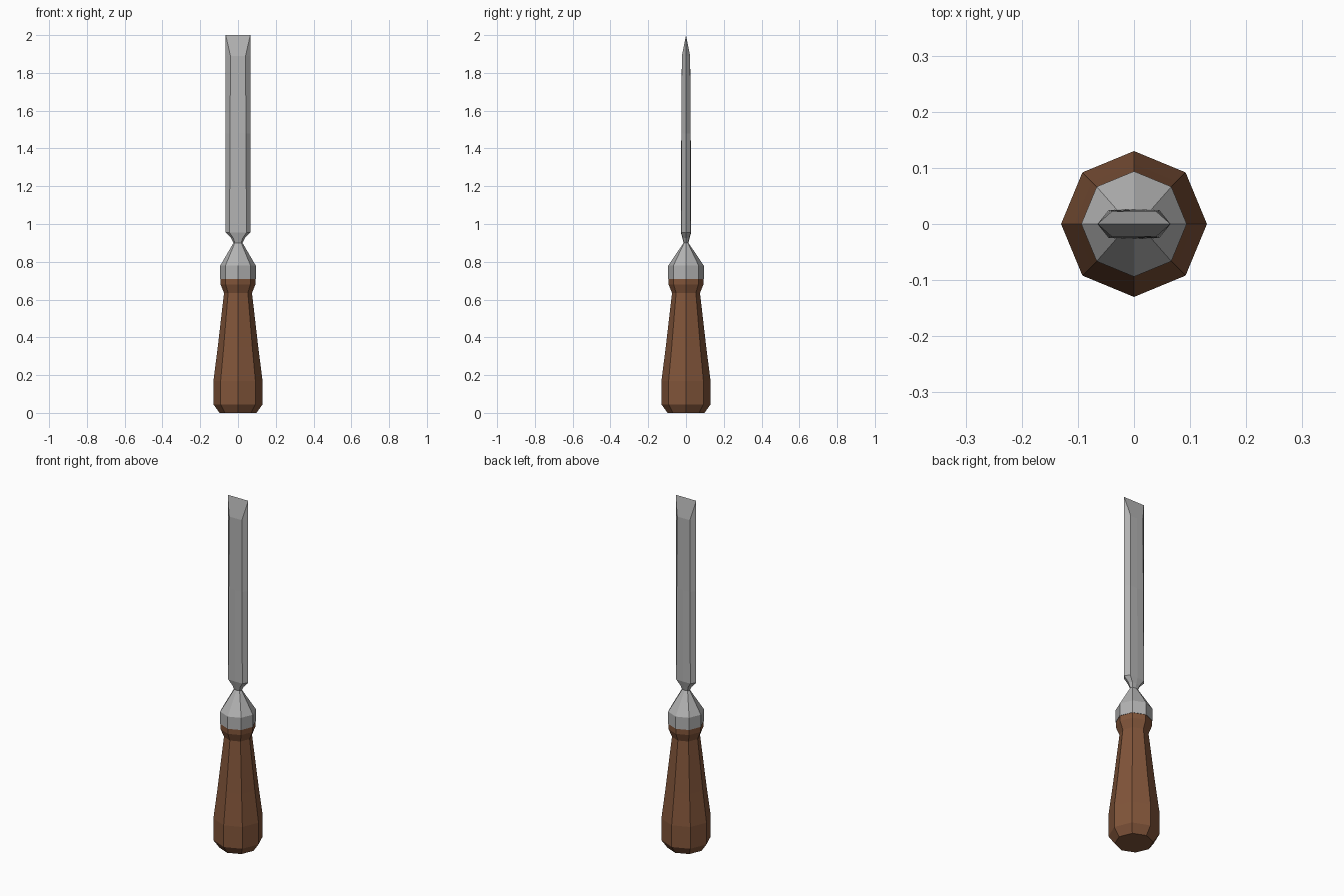
import bpy, bmesh, math

if "Cube" in bpy.data.objects:
    bpy.data.objects.remove(bpy.data.objects["Cube"])


def material(name, color):
    m = bpy.data.materials.new(name)
    m.diffuse_color = (*color, 1)
    m.use_nodes = True
    m.node_tree.nodes["Principled BSDF"].inputs["Base Color"].default_value = m.diffuse_color
    return m


wood = material("brown wood", (0.22, 0.09, 0.042))
steel = material("grey steel", (0.45, 0.45, 0.45))


def octagon(r, z):
    """Regular ring with corners on the axes."""
    return [(r * math.cos(k * math.pi / 4), r * math.sin(k * math.pi / 4), z) for k in range(8)]


def flat_ring(side, corner, depth, mid, z):
    """Flattened blade section: side points, four corners and a shallow central ridge."""
    return [(side, 0, z), (corner, depth, z), (0, mid, z), (-corner, depth, z),
            (-side, 0, z), (-corner, -depth, z), (0, -mid, z), (corner, -depth, z)]


def loft(name, rings, mat):
    """Skin a stack of eight-sided rings and cap both ends."""
    bm = bmesh.new()
    loops = [[bm.verts.new(p) for p in ring] for ring in rings]
    for a, b in zip(loops, loops[1:]):
        for i in range(8):
            j = (i + 1) % 8
            bm.faces.new((a[i], a[j], b[j], b[i]))
    bm.faces.new(loops[0][::-1])
    bm.faces.new(loops[-1])
    bmesh.ops.remove_doubles(bm, verts=bm.verts[:], dist=0.0005)
    bmesh.ops.recalc_face_normals(bm, faces=bm.faces[:])
    mesh = bpy.data.meshes.new(name)
    bm.to_mesh(mesh)
    bm.free()
    mesh.materials.append(mat)
    bpy.context.collection.objects.link(bpy.data.objects.new(name, mesh))


# Wooden handle with swollen butt and collar
loft("handle", [octagon(r, z) for r, z in [
    (0.098, 0), (0.13, 0.045), (0.13, 0.17), (0.107, 0.35),
    (0.074, 0.635), (0.092, 0.68), (0.092, 0.71)]], wood)

# Steel ferrule, neck and blade, closing to a straight cutting edge
loft("ferrule_and_blade", [
    octagon(0.094, 0.71), octagon(0.094, 0.78),
    flat_ring(0.024, 0.017, 0.010, 0.013, 0.90),
    flat_ring(0.036, 0.025, 0.017, 0.019, 0.925),
    flat_ring(0.065, 0.045, 0.025, 0.027, 0.955),
    flat_ring(0.065, 0.042, 0.024, 0.025, 1.48),
    flat_ring(0.065, 0.040, 0.022, 0.022, 1.89),
    flat_ring(0.065, 0.065, 0, 0, 2.0)], steel)
